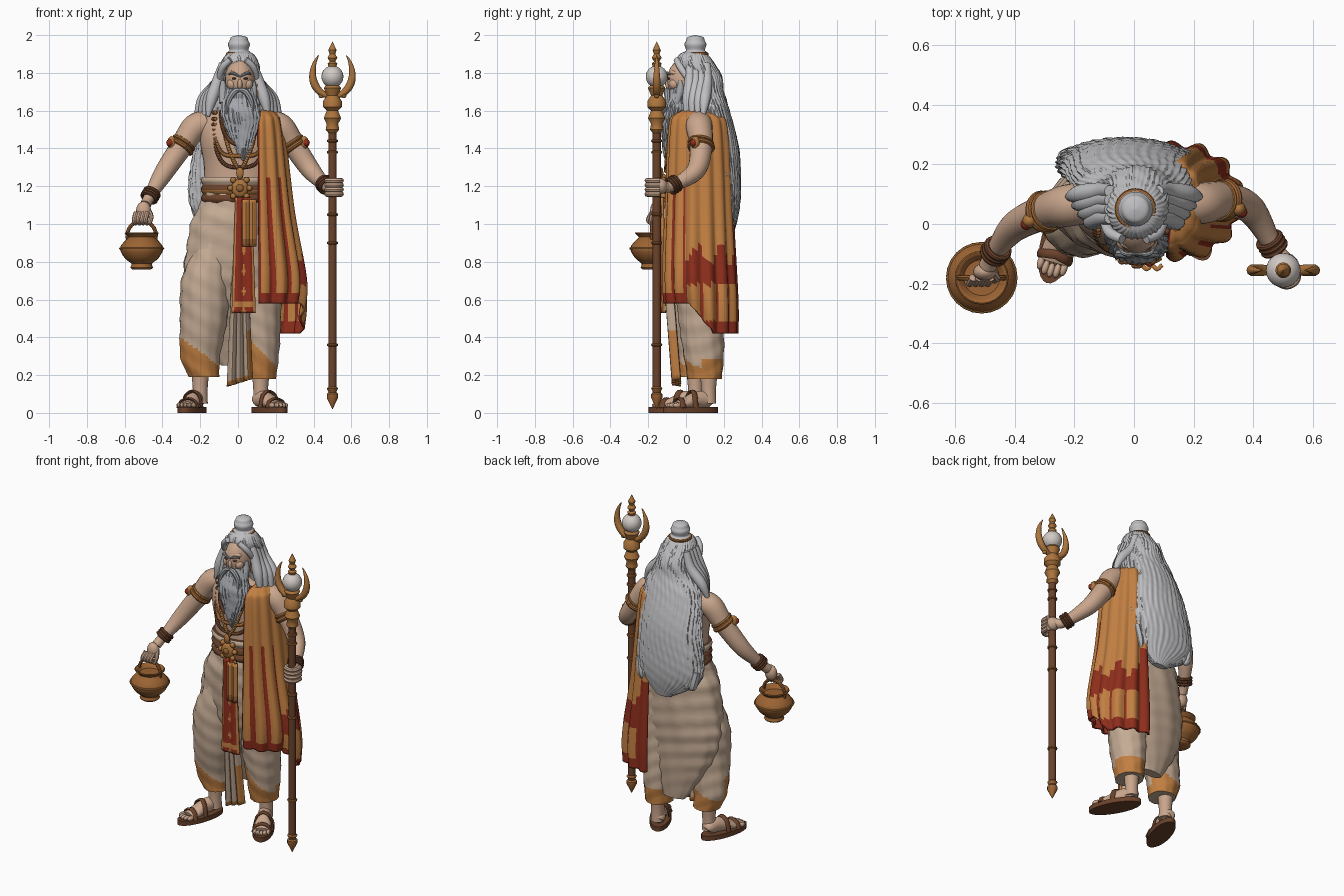
import bpy, bmesh, math
from mathutils import Vector, Matrix
from math import sin, cos, pi

cube = bpy.data.objects.get("Cube")
if cube:
    bpy.data.objects.remove(cube, do_unlink=True)
made = []
ALONG_Y, ALONG_Z = Vector((0, 1, 0)), Vector((0, 0, 1))


def to_linear(value):
    return ((value + .055) / 1.055) ** 2.4


def material(name, red, green, blue):
    mat = bpy.data.materials.new(name)
    mat.use_nodes = True
    colour = [to_linear(red), to_linear(green), to_linear(blue), 1]
    mat.diffuse_color = colour
    mat.node_tree.nodes["Principled BSDF"].inputs["Base Color"].default_value = colour
    return mat


SKIN = material("skin", .79, .65, .55)
CLOTH = material("cream cloth", .77, .67, .58)
HAIR = material("white hair", .75, .75, .76)
BEARD = material("grey beard", .64, .65, .67)
GOLD = material("gold", .68, .46, .24)
BRONZE = material("bronze", .61, .39, .2)
BROWN = material("brown wood", .42, .26, .17)
ORANGE = material("orange cloth", .76, .5, .26)
RED = material("red cloth", .56, .18, .11)
PEARL = material("pearl", .82, .79, .77)


def finish(name, bm, *mats):
    mesh = bpy.data.meshes.new(name)
    bmesh.ops.recalc_face_normals(bm, faces=bm.faces)
    bm.to_mesh(mesh)
    bm.free()
    for mat in mats:
        mesh.materials.append(mat)
    part = bpy.data.objects.new(name, mesh)
    bpy.context.collection.objects.link(part)
    made.append(part)
    return part


def spline(rows, steps):
    """Catmull-Rom through rows of equal length."""
    out, last = [], len(rows) - 1
    for i in range(last):
        before, here, there, after = (rows[min(max(i + k, 0), last)] for k in (-1, 0, 1, 2))
        for step in range(steps):
            t = step / steps
            out.append([q + t / 2 * (r - p + t * (2*p - 5*q + 4*r - w + t * (3*(q - r) + w - p)))
                        for p, q, r, w in zip(before, here, there, after)])
    return out + [list(rows[last])]


def sweep(name, rows, *mats, sides=20, steps=5, ripple=None, ref=None, rule=None):
    """Rings from rows (x, y, z, rx, ry); level rings, or square to the path if ref is given."""
    rows = spline(rows, steps)
    bm, rings = bmesh.new(), []
    for i, (x, y, z, rx, ry) in enumerate(rows):
        side, up = Vector((1, 0, 0)), ALONG_Y
        if ref:
            tangent = Vector(rows[min(i + 1, len(rows) - 1)][:3]) - Vector(rows[max(i - 1, 0)][:3])
            side = ref.cross(tangent).normalized()
            up = tangent.cross(side).normalized()
        ring = []
        for k in range(sides):
            angle = 2 * pi * k / sides
            swell = ripple(angle, z) if ripple else 1
            ring.append(bm.verts.new(Vector((x, y, z)) + side * (max(rx, .001) * swell * cos(angle))
                                     + up * (max(ry, .001) * swell * sin(angle))))
        rings.append(ring)
    for low, high in zip(rings, rings[1:]):
        for k in range(sides):
            face = bm.faces.new((low[k], low[k - 1], high[k - 1], high[k]))
            if rule:
                face.material_index = int(rule(face.calc_center_median()))
    bm.faces.new(rings[0])
    bm.faces.new(rings[-1])
    return finish(name, bm, *mats)


def limb(name, points, mat, ref=ALONG_Y, **options):
    return sweep(name, [(*p[:3], p[3], p[-1]) for p in points], mat, ref=ref, **options)


def lathe(name, x, y, profile, mat, steps=1):
    return sweep(name, [(x, y, z, r, r) for z, r in profile], mat, sides=24, steps=steps)


def balls(name, items, mat, segments=12):
    """Ellipsoids from (centre, radii)."""
    bm = bmesh.new()
    for centre, size in items:
        size = size if isinstance(size, tuple) else (size, size, size)
        bmesh.ops.create_uvsphere(bm, u_segments=segments, v_segments=segments * 2 // 3, radius=1,
                                  matrix=Matrix.Translation(centre) @ Matrix.Diagonal((*size, 1)))
    return finish(name, bm, mat)


def hoop(name, centre, axis, radius, thick, mat):
    turn = Vector(axis).to_track_quat('Z', 'Y')
    path = [2 * pi * k / 24 for k in range(25)]
    points = [Vector(centre) + turn @ Vector((radius * cos(a), radius * sin(a), 0)) for a in path]
    return limb(name, [(*p, thick) for p in points], mat, ref=turn @ ALONG_Z, sides=8, steps=1)


def sheet(name, shape, across, down, mats, rule):
    bm = bmesh.new()
    grid = [[bm.verts.new(shape(i / across, j / down)) for j in range(down + 1)] for i in range(across + 1)]
    for i in range(across):
        for j in range(down):
            face = bm.faces.new((grid[i][j], grid[i + 1][j], grid[i + 1][j + 1], grid[i][j + 1]))
            height = face.calc_center_median().z
            face.material_index = int(rule((i + .5) / across, (j + .5) / down, height))
    solid = finish(name, bm, *mats).modifiers.new("thickness", 'SOLIDIFY')
    solid.thickness, solid.offset = .014, 0


# Torso and head
sweep("torso", [(0, .05, 1.12, .18, .13), (0, .05, 1.3, .18, .13), (0, .05, 1.43, .2, .14),
                (0, .06, 1.52, .2, .13), (0, .06, 1.58, .15, .1), (0, .05, 1.62, .07, .07),
                (.01, .03, 1.72, .06, .06)], SKIN, sides=32)
balls("head", [((.01, 0, 1.76), (.08, .1, .12)), ((.01, -.09, 1.74), (.014, .02, .03)),
               ((.01, -.06, 1.8), (.06, .03, .02))], SKIN, 20)
for s in (-1, 1):
    mid = .01
    balls("cheek", [((mid + s * .04, -.06, 1.74), .03)], SKIN)
    balls("ear", [((mid + s * .09, .01, 1.74), (.01, .02, .03))], SKIN)
    balls("eye", [((mid + s * .03, -.09, 1.77), (.013, .01, .006))], BROWN)
    limb("eyebrow", [(mid, -.1, 1.78, .005), (mid + s * .04, -.1, 1.8, .008),
                     (mid + s * .06, -.08, 1.79, .003)], BEARD, sides=8)
    limb("moustache", [(mid, -.1, 1.71, .01), (mid + s * .03, -.1, 1.7, .016),
                       (mid + s * .06, -.1, 1.65, .014), (mid + s * .07, -.12, 1.58, .002)], BEARD, sides=8)
    balls("earring", [((mid + s * .09, 0, 1.69), (.01, .01, .02))], GOLD)


# Hair, beard and topknot
def strands(count, depth):
    return lambda angle, z: 1 + depth * (sin(count * angle + 3 * sin(15 * z))
                                         + sin(count / 2 * angle + 40 * z) * sin(55 * z - 9 * angle))


sweep("long_hair", [(.01, .04, 1.92, .02, .02), (.01, .04, 1.9, .07, .07), (.01, .05, 1.85, .1, .1),
                    (.01, .09, 1.78, .11, .1), (.01, .1, 1.7, .14, .1), (0, .13, 1.6, .19, .1),
                    (-.02, .18, 1.4, .21, .1), (-.03, .2, 1.2, .23, .09), (-.03, .21, 1.06, .2, .07),
                    (0, .23, .94, .05, .02)],
      HAIR, sides=180, steps=10, ripple=strands(36, .02))
for s in (-1, 1):
    for k in range(4):
        back = .03 * k
        limb("side_lock", [(s * .08, .02 + back, 1.85, .02), (s * .11, .02 + back, 1.75, .03),
                           (s * (.14 + back / 2), .01 + back, 1.66, .03),
                           (s * (.16 + back * .7), back, 1.57, .01)], HAIR, sides=10)
    limb("temple_hair", [(s * .04, -.05, 1.87, .016), (s * .08, -.03, 1.83, .018), (s * .1, .01, 1.77, .016)], HAIR)
    limb("sideburn", [(s * .08, -.03, 1.76, .01), (s * .08, -.03, 1.71, .02), (s * .08, -.05, 1.64, .02)], BEARD)
for k in range(11):
    x = .04 * k - .23
    limb("hair_tip", [(x, .22, 1.15, .03), (x * .9, .23, 1.05, .03),
                      (x * .8, .23, .94 + abs(x) * .4 + .02 * sin(k * 2.4), .003)], HAIR, sides=8)
sweep("beard", [(.01, -.03, 1.73, .07, .05), (.01, -.06, 1.6, .1, .07), (.02, -.07, 1.52, .09, .06),
                (.03, -.09, 1.37, .03, .03), (.03, -.1, 1.33, 0, 0)],
      BEARD, sides=96, steps=10, ripple=strands(24, .04))
lathe("topknot", .005, .05, [(1.89, .05), (1.91, .06), (1.92, .05), (1.95, .058), (1.97, .05), (1.99, .04), (2, 0)],
      HAIR, steps=4)
hoop("topknot_band", (.005, .05, 1.9), ALONG_Z, .06, .01, BRONZE)

# Arms with hands and jewellery
right = [(-.17, .07, 1.53, .07), (-.23, .06, 1.51, .07), (-.3, .04, 1.41, .06), (-.4, -.01, 1.26, .05),
         (-.47, -.1, 1.14, .03), (-.49, -.14, 1.1, .03)]
left = [(.17, .07, 1.53, .07), (.23, .07, 1.51, .07), (.3, .08, 1.41, .06), (.39, .05, 1.28, .05),
        (.47, -.08, 1.2, .03), (.5, -.12, 1.2, .03)]
for side, arm, outward in (("right", right, -1), ("left", left, 1)):
    limb(side + "_arm", arm, SKIN, steps=8)
    joint = [Vector(row[:3]) for row in arm]
    hoop(side + "_armlet", joint[2], joint[3] - joint[1], .06, .014, BRONZE)
    hoop(side + "_armlet_rim", joint[2].lerp(joint[1], .2), joint[3] - joint[1], .06, .01, GOLD)
    gem = joint[2] + Vector((outward * .05, -.03, .02))
    balls(side + "_armlet_setting", [(gem, (.025, .025, .035))], GOLD)
    balls(side + "_armlet_gem", [(gem + Vector((outward * .01, -.01, 0)), .02)], RED)
    for k in range(3):
        hoop(side + "_bracelet", joint[4].lerp(joint[3], k * .1), joint[4] - joint[3], .04, .01, BROWN)
balls("right_hand", [((-.5, -.16, 1.07), (.04, .03, .05))], SKIN)
balls("left_hand", [((.51, -.14, 1.2), .043)], SKIN)
for k in range(4):
    x = .02 * k - .54
    limb("right_finger", [(x, -.18, 1.06, .013), (x - .01, -.2, 1.02, .012), (x, -.18, 1, .01)], SKIN, sides=8)
    limb("left_finger", [(.51 + .04 * cos(turn), -.16 - .045 * sin(turn), 1.23 - k * .024, .0145)
                         for turn in (-.5, .6, 1.5, 2.4, 3)], SKIN, ref=ALONG_Z, sides=8)
limb("right_thumb", [(-.48, -.15, 1.08, .015), (-.46, -.18, 1.04, .013), (-.47, -.19, 1, .01)], SKIN, sides=8)

# Water pot
POT_X, POT_Y = -.51, -.18
lathe("water_pot", POT_X, POT_Y, [(.76, .05), (.77, .06), (.79, .055), (.82, .09), (.87, .115), (.91, .09),
                                  (.93, .07), (.95, .09), (.955, .08), (.93, .06)], BRONZE, steps=3)
hoop("pot_band", (POT_X, POT_Y, .87), ALONG_Z, .114, .006, GOLD)
hoop("pot_handle", (POT_X, POT_Y, .94), ALONG_Y, .076, .01, BRONZE)

# Staff with crescent and orb
STAFF_X, STAFF_Y = .5, -.155
lathe("staff_rod", STAFF_X, STAFF_Y, [(.1, .022), (1.7, .022)], BROWN)
lathe("staff_foot", STAFF_X, STAFF_Y, [(.02, 0), (.08, .03), (.1, .03), (.11, .02), (.13, .03), (.14, .02)], BRONZE)
for z in (.36, .9, 1.05, 1.38, 1.44):
    hoop("staff_ring", (STAFF_X, STAFF_Y, z), ALONG_Z, .022, .008, BRONZE)
lathe("staff_neck", STAFF_X, STAFF_Y, [(1.48, .02), (1.5, .036), (1.53, .03), (1.56, .046), (1.6, .03),
                                       (1.62, .05), (1.65, .05), (1.68, .03), (1.72, .046), (1.74, .03)], GOLD)
balls("staff_orb", [((STAFF_X, STAFF_Y, 1.78), .058)], PEARL, 24)
lathe("staff_spear", STAFF_X, STAFF_Y, [(1.83, .02), (1.85, .026), (1.86, .014), (1.88, .026), (1.9, .015),
                                        (1.92, .022), (1.965, 0)], GOLD)
for s in (-1, 1):
    horn = [(k / 10 - 1.5, .021 * sin(pi * (k + 4) / 28)) for k in range(24)]
    limb("crescent_horn", [(STAFF_X + s * .105 * cos(a), STAFF_Y, 1.79 + .115 * sin(a) + max(a, 0) * .025, r)
                           for a, r in horn], GOLD, sides=10, steps=1)
    balls("crescent_drop", [((STAFF_X + s * .06, STAFF_Y, 1.68), .014)], GOLD)


# Draped lower garment
def folds(angle, z):
    swag = sin(62 * z + 4 * cos(angle) - 2 * sin(angle))
    return 1 + .022 * swag * abs(swag) + .016 * sin(11 * angle + 9 * z)


def right_hem(c):
    return c.z < (.24 - .75 * (c.x + .09) if c.y < .04 else .3 + .4 * (c.x + .19))


def left_hem(c):
    return c.z < (.45 - c.x if c.y < .08 else .28)


sweep("hip_drape", [(0, .05, 1.22, .18, .14), (0, .05, 1.1, .2, .15), (-.02, .05, 1, .23, .16),
                    (-.03, .06, .75, .26, .15), (-.03, .08, .6, .25, .12), (-.02, .11, .45, .2, .08),
                    (-.01, .14, .25, .08, .03)], CLOTH, sides=72, steps=10, ripple=folds)
sweep("right_leg_drape", [(-.11, .04, 1, .07, .1), (-.14, .02, .85, .1, .11), (-.17, .01, .7, .13, .12),
                          (-.18, .01, .5, .125, .11), (-.2, .03, .3, .105, .09), (-.18, .04, .19, .08, .08)],
      CLOTH, ORANGE, sides=48, steps=12, ripple=folds, rule=right_hem)
sweep("left_leg_drape", [(.1, .06, .9, .11, .12), (.11, .07, .6, .12, .12), (.12, .09, .35, .1, .11),
                         (.12, .1, .18, .08, .09)],
      CLOTH, ORANGE, sides=48, steps=16, ripple=folds, rule=left_hem)
sheet("centre_pleat", lambda u, v: ((u - .5) * (.07 + .06 * v) + .01, .05 * v - .1 + .018 * cos(u * 6 * pi),
                                    .8 - v * (.66 - .04 * u)),
      24, 24, (CLOTH, ORANGE), lambda u, v, z: v > .94 or (u > .85 and v > .6))

# Belt, buckle and front panel
sweep("waist_sash", [(0, .05, 1.11 + .01 * k, .185 + .012 * abs(sin(k * .65)), .145 + .012 * abs(sin(k * .65)))
                     for k in range(15)], BROWN, CLOTH, GOLD, sides=40, steps=2,
      rule=lambda c: 1 if c.z > 1.21 else 2 if 1.16 < c.z < 1.18 else 0)
petals = [((.01 + .05 * cos(k * pi / 4), -.12, 1.19 + .06 * sin(k * pi / 4)), .016) for k in range(8)]
drops = [((.01, -.13, z), (.02, .01, .03)) for z in (1.1, 1.27)]
balls("buckle", [((.01, -.12, 1.19), (.045, .02, .05))] + petals + drops, GOLD)
balls("buckle_gem", [((.01, -.14, 1.19), (.02, .01, .02))], BRONZE)
sheet("front_panel", lambda u, v: (.03 + (u - .5) * (.085 + .04 * v), .01 * v - .13 + .006 * cos(u * 4 * pi),
                                   1.14 - v * .61), 16, 40, (RED, ORANGE),
      lambda u, v, z: u < .1 or u > .9 or .9 < v < .95 or abs(u - .5) / 2 + abs(v % .18 - .09) < .06)
sheet("panel_overlay", lambda u, v: (.06 + (u - .5) * .07, .007 * cos(u * 4 * pi) - .145, 1.13 - v / 4),
      12, 12, (ORANGE, BRONZE), lambda u, v, z: v > .85 or u < .1)

# Shoulder shawl, rows of (height, centre x, radius x, radius y)
PROFILE = spline([(1.6, .13, .03, .05), (1.57, .13, .08, .12), (1.48, .13, .11, .15), (1, .14, .15, .17),
                  (.6, .15, .2, .185), (.42, .15, .19, .18)], 8)
TOP, BOTTOM, FRONT_BOTTOM = 1.6, .42, .58


def drape(u, v):
    z, middle, rx, ry = PROFILE[round(v * (len(PROFILE) - 1))]
    low = FRONT_BOTTOM + (BOTTOM - FRONT_BOTTOM) * min(max(5 * u - 2, 0), 1)
    z = TOP - (TOP - z) * (TOP - low) / (TOP - BOTTOM)
    angle = (1.14 * u - .56) * pi
    pleat = 1 + (.015 + .06 * v) * sin(u * 15 * pi) * min(1, v * 5)
    return middle + rx * pleat * cos(angle), .06 + .02 * v + ry * pleat * sin(angle), z


def shawl_colour(u, v, z):
    crease = sin(u * 15 * pi)
    if u < .36:
        return z < .63 or (z < 1.25 and crease < -.3) or u < .02
    return z < .49 or .68 < z < .84 + .04 * sin(u * 30) or (u > .9 and z < 1) or (z < .68 and crease < -.7)


sheet("shawl", drape, 100, len(PROFILE) - 1, (ORANGE, RED), shawl_colour)

# Bead necklaces
for name, width, low, power, mat in (("short_necklace", .1, 1.42, 2, BROWN), ("middle_necklace", .13, 1.36, 4, BRONZE),
                                     ("long_necklace", .14, 1.3, 3, BROWN), ("gold_chain", .09, 1.28, 1.2, GOLD)):
    beads = []
    for k in range(51):
        t = k / 25 - 1
        x = width * sin(t * pi / 2)
        y = .05 - (.155 - .07 * t ** 4) * math.sqrt(1 - (x / .22) ** 2)
        beads.append(((x + .01, y, low + (1.59 - low) * abs(t) ** power), .011))
    balls(name, beads, mat, 8)

# Feet and sandals, built pointing forward and then turned outward
for side, place, yaw, ankle in (("right", (-.24, -.03, 0), -.3, (-.2, .05)), ("left", (.16, .035, 0), .5, (.12, .12))):
    first = len(made)
    sweep(side + "_sole", [(0, 0, z, .063, .163) for z in (0, .03)], BROWN, sides=32, steps=1,
          ripple=lambda angle, z: 1 - .08 * sin(angle))
    limb(side + "_foot", [(0, .12, .06, .03, .02), (0, .1, .07, .04, .04), (0, .03, .07, .04, .045),
                          (0, -.05, .05, .05, .03), (0, -.1, .04, .05, .02)], SKIN, ref=ALONG_Z)
    balls(side + "_toes", [((k * .02, .004 * k * k - .13, .04), (.012, .026, .014)) for k in range(-2, 3)], SKIN)
    for y, height in ((-.075, .05), (0, .09)):
        arch = [(k / 4, math.sqrt(1 - (k / 4) ** 2)) for k in range(-4, 5)]
        limb(side + "_strap", [(x * .055, y - .01 * abs(x), .025 + height * rise, .008, .016) for x, rise in arch],
             BROWN, sides=8, steps=2)
    for part in made[first:]:
        part.location, part.rotation_euler.z = place, yaw
    limb(side + "_ankle", [(*ankle, .28, .055), (*ankle, .14, .04), (*ankle, .05, .04)], SKIN)

# Smooth shading with sharp edges kept
bpy.ops.object.select_all(action='DESELECT')
for part in made:
    part.select_set(True)
bpy.context.view_layer.objects.active = made[0]
bpy.ops.object.shade_smooth_by_angle(angle=math.radians(40))
